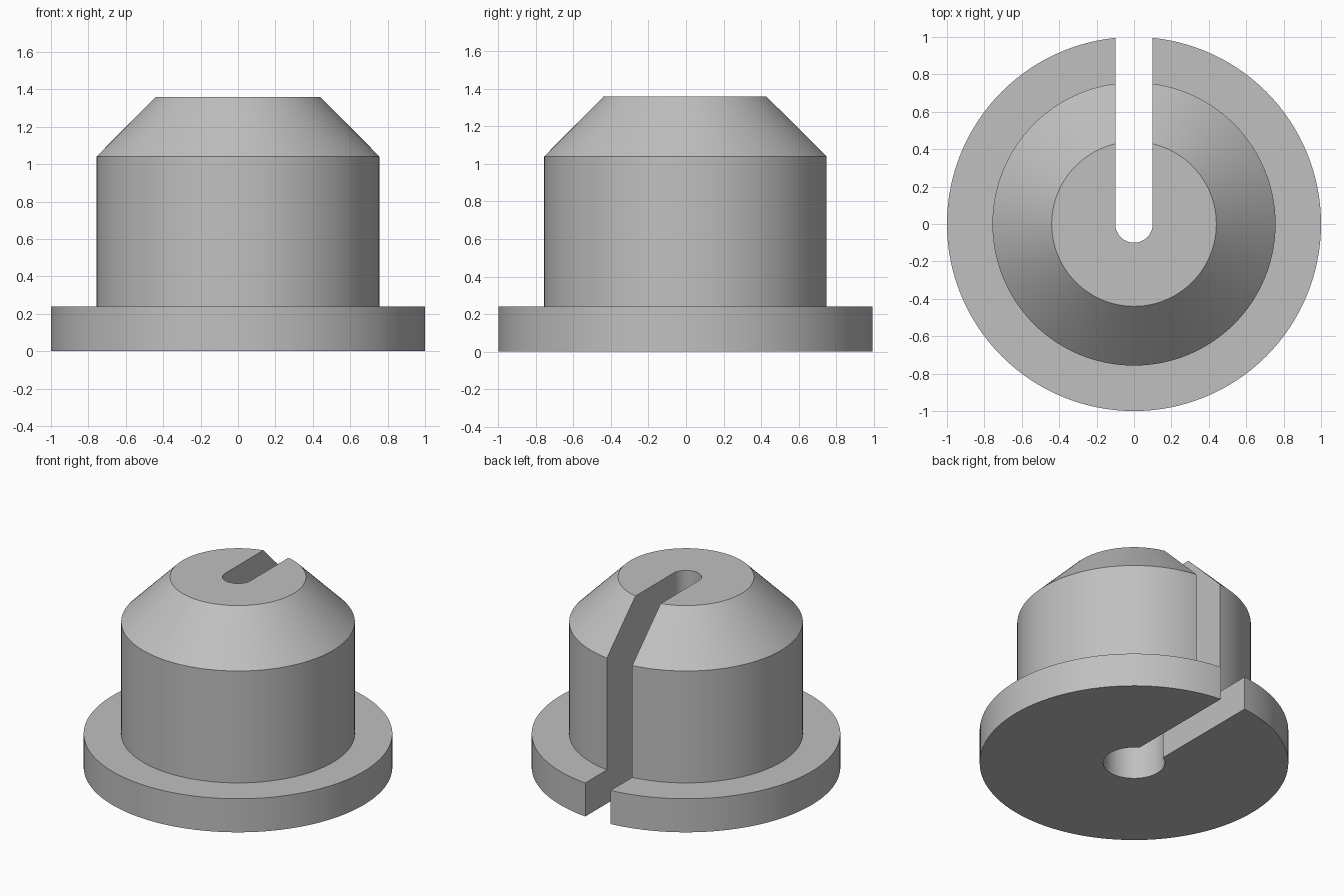
import bpy
import bmesh
from math import cos, sin, pi, radians

default = bpy.data.objects.get("Cube")
if default:
    bpy.data.objects.remove(default, do_unlink=True)

SEGMENTS = 128
SLOT_R, BORE_R, BORE_TOP, HEIGHT = 0.1, 0.2, 1.04, 1.36

grey = bpy.data.materials.new("plain grey")
grey.use_nodes = True
colour = (0.53, 0.53, 0.53, 1)
grey.diffuse_color = colour
grey.node_tree.nodes["Principled BSDF"].inputs["Base Color"].default_value = colour


def make_object(name, bm):
    bmesh.ops.recalc_face_normals(bm, faces=bm.faces)
    mesh = bpy.data.meshes.new(name)
    bm.to_mesh(mesh)
    bm.free()
    mesh.materials.append(grey)
    obj = bpy.data.objects.new(name, mesh)
    bpy.context.collection.objects.link(obj)
    return obj


def lathe(name, profile, segments):
    """Closed solid of revolution from (radius, height) points."""
    bm = bmesh.new()
    rings = [[bm.verts.new((r * cos(2 * pi * i / segments), r * sin(2 * pi * i / segments), z))
              for i in range(segments)] for r, z in profile]
    for low, high in zip(rings, rings[1:]):
        for i in range(segments):
            j = (i + 1) % segments
            bm.faces.new((low[i], low[j], high[j], high[i]))
    bm.faces.new(rings[0])
    bm.faces.new(rings[-1])
    return make_object(name, bm)


def prism(name, outline, z0, z1):
    """Outline in plan, extruded from z0 to z1."""
    bm = bmesh.new()
    face = bm.faces.new([bm.verts.new((x, y, z0)) for x, y in outline])
    top = bmesh.ops.extrude_face_region(bm, geom=[face])["geom"]
    bmesh.ops.translate(bm, vec=(0, 0, z1 - z0),
                        verts=[v for v in top if isinstance(v, bmesh.types.BMVert)])
    return make_object(name, bm)


# Flange, barrel and tapered top in one turned body
plug = lathe("flanged_plug", [(1, 0), (1, 0.24), (0.757, 0.24), (0.757, 1.04), (0.44, HEIGHT)], SEGMENTS)

# Wide bore from below, and a round-ended slot open to the back
bore = lathe("bore_cutter", [(BORE_R, -0.1), (BORE_R, BORE_TOP)], 64)
arc = [(SLOT_R * cos(pi + pi * i / 24), SLOT_R * sin(pi + pi * i / 24)) for i in range(25)]
slot = prism("slot_cutter", arc + [(SLOT_R, 1.2), (-SLOT_R, 1.2)], -0.2, HEIGHT + 0.2)

bpy.ops.object.select_all(action="DESELECT")
bpy.context.view_layer.objects.active = plug
plug.select_set(True)
for cutter in (bore, slot):
    cutter.hide_render = True
    mod = plug.modifiers.new(cutter.name, "BOOLEAN")
    mod.operation = "DIFFERENCE"
    mod.solver = "EXACT"
    mod.object = cutter
    bpy.ops.object.modifier_apply(modifier=mod.name)
    bpy.data.objects.remove(cutter, do_unlink=True)

bpy.ops.object.shade_smooth_by_angle(angle=radians(30))
